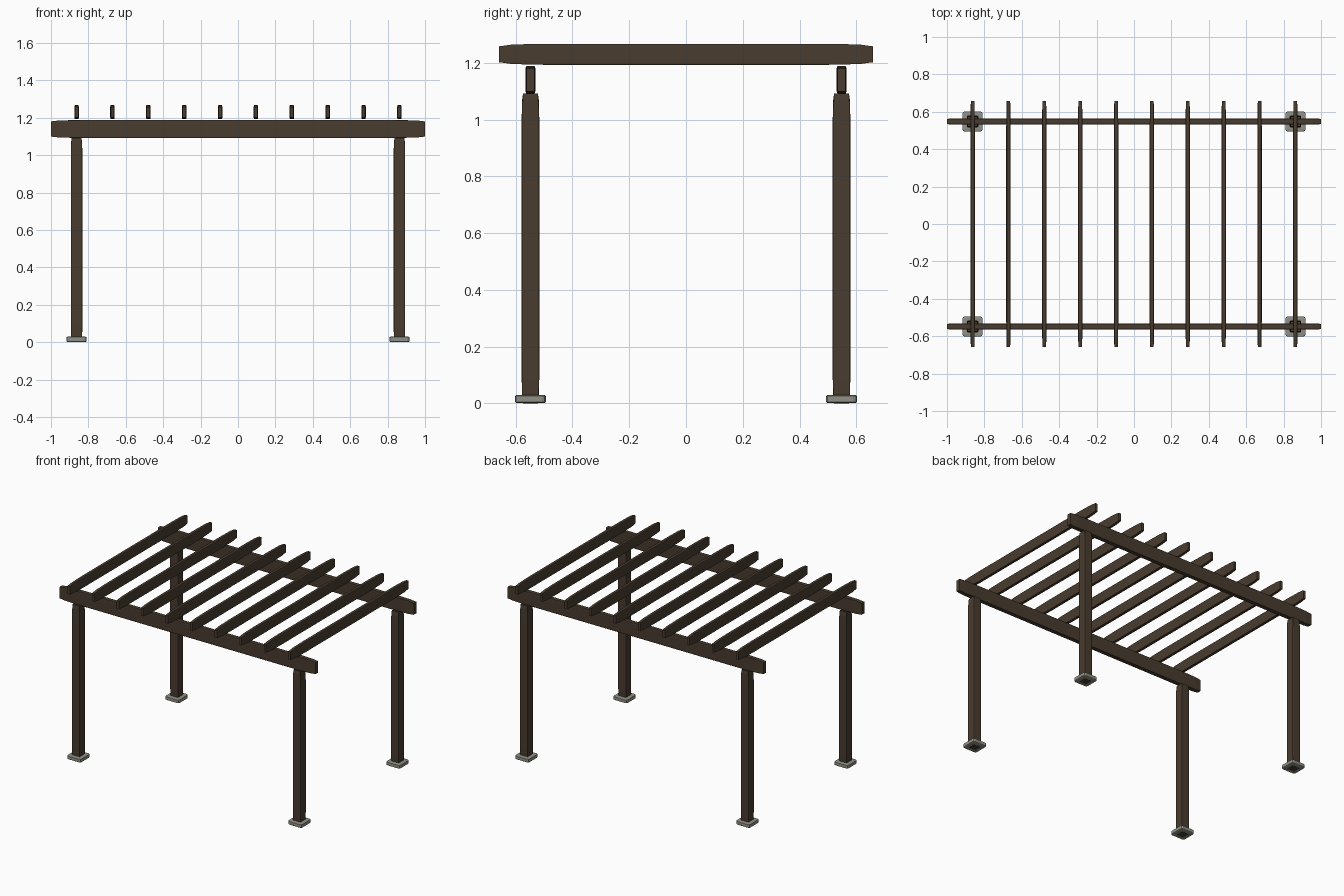
import bpy
import bmesh
from mathutils import Vector

cube = bpy.data.objects.get("Cube")
if cube:
    bpy.data.objects.remove(cube, do_unlink=True)


def material(name, color):
    m = bpy.data.materials.new(name)
    m.use_nodes = True
    m.diffuse_color = color
    m.node_tree.nodes["Principled BSDF"].inputs["Base Color"].default_value = color
    return m


wood = material("dark wood", (0.065, 0.045, 0.028, 1))
stone = material("grey stone", (0.28, 0.28, 0.24, 1))


def timber(name, low, high, bevel, mat):
    """Rounded unit cube stretched to fill a box, so its ends taper lengthwise."""
    low, high = Vector(low), Vector(high)
    bm = bmesh.new()
    bmesh.ops.create_cube(bm, size=1)
    bmesh.ops.bevel(bm, geom=bm.edges[:], offset=bevel, offset_type='OFFSET',
                    segments=2, profile=0.5, affect='EDGES')
    bmesh.ops.scale(bm, vec=high - low, verts=bm.verts)
    mesh = bpy.data.meshes.new(name)
    bm.to_mesh(mesh)
    bm.free()
    mesh.materials.append(mat)
    ob = bpy.data.objects.new(name, mesh)
    ob.location = (low + high) / 2
    bpy.context.collection.objects.link(ob)


POST_X, POST_Y = 0.863, 0.548

# Posts on footing plates, and the long beams above them
for depth, sy in (("front", -1), ("back", 1)):
    y = sy * POST_Y
    for side, sx in (("right", -1), ("left", 1)):
        x = sx * POST_X
        timber(f"{depth}_{side}_post", (x - 0.031, y - 0.031, 0),
               (x + 0.031, y + 0.031, 1.092), 0.078, wood)
        timber(f"{depth}_{side}_footing", (x - 0.054, y - 0.054, 0.001),
               (x + 0.054, y + 0.054, 0.03), 0.12, stone)
    timber(f"{depth}_beam", (-1, y - 0.017, 1.092), (1, y + 0.017, 1.188), 0.078, wood)

# Evenly spaced rafters across the beams
COUNT = 10
for i in range(COUNT):
    x = POST_X * (2 * i / (COUNT - 1) - 1)
    timber(f"rafter_{i + 1}", (x - 0.012, -0.658, 1.193), (x + 0.012, 0.658, 1.267), 0.12, wood)
